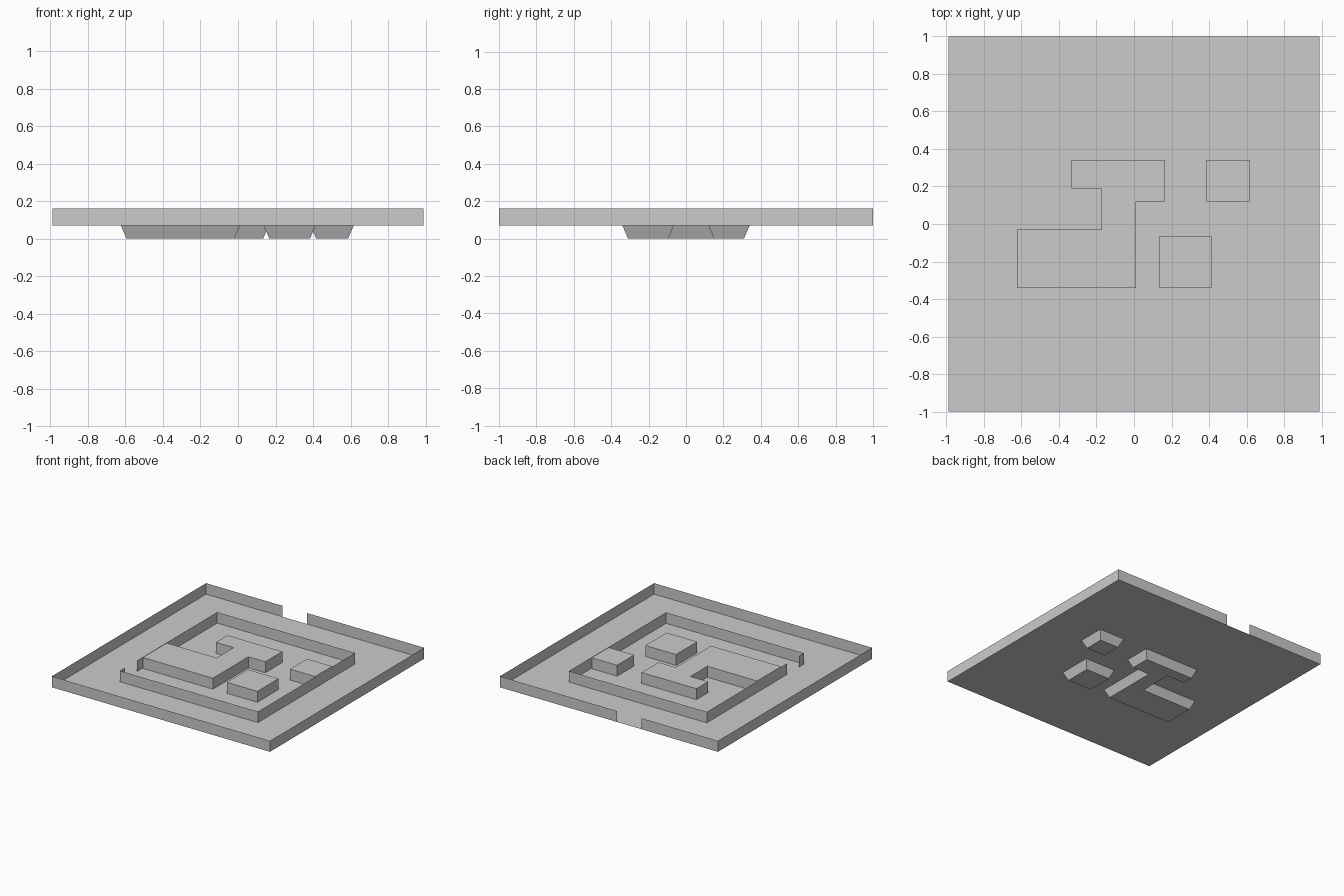
import bpy
from mathutils import Vector

if "Cube" in bpy.data.objects:
    bpy.data.objects.remove(bpy.data.objects["Cube"])

FLOOR, TOP = 0.07, 0.16
INSET = 0.03


def make(name, verts, faces):
    mesh = bpy.data.meshes.new(name)
    mesh.from_pydata(verts, [], faces)
    mesh.update()
    obj = bpy.data.objects.new(name, mesh)
    bpy.context.collection.objects.link(obj)
    return obj


def wall(name, path):
    """Thin upright sheet along an open path."""
    n = len(path)
    verts = [(x, y, z) for z in (FLOOR, TOP) for x, y in path]
    make(name, verts, [(i, i + 1, n + i + 1, n + i) for i in range(n - 1)])


def inset(points, d):
    """Mitred inset of a counter-clockwise outline with right-angle corners."""
    result = []
    for i, p in enumerate(points):
        p = Vector(p)
        a = (p - Vector(points[i - 1])).normalized()
        b = (Vector(points[(i + 1) % len(points)]) - p).normalized()
        result.append(p + d * Vector((-a.y - b.y, a.x + b.x)))
    return result


def block(name, outline):
    """Straight block above the floor with a tapered footing below it."""
    n = len(outline)
    rings = [(inset(outline, INSET), 0), (outline, FLOOR), (outline, TOP)]
    verts = [(p[0], p[1], z) for ring, z in rings for p in ring]
    faces = [tuple(reversed(range(n))), tuple(range(2 * n, 3 * n))]
    for k in (0, n):
        for i in range(n):
            j = (i + 1) % n
            faces.append((k + i, k + j, k + n + j, k + n + i))
    make(name, verts, faces)


def rect(x0, x1, y0, y1):
    return [(x0, y0), (x1, y0), (x1, y1), (x0, y1)]


# Ground sheet
X, Y = 0.99, 1.0
make("floor", [(x, y, FLOOR) for x, y in rect(-X, X, -Y, Y)], [(0, 1, 2, 3)])

# Outer wall, with an entrance in the back side
wall("outer_wall", [(-0.295, Y), (-X, Y), (-X, -Y), (X, -Y), (X, Y), (-0.075, Y)])

# Inner wall, with an entrance in the left side
L, R, W = -0.63, 0.622, 0.63
wall("inner_wall", [(L, -0.565), (L, -W), (R, -W), (R, W), (L, W), (L, -0.41)])

# Stepped building and two small buildings, each with a footing
block("stepped_building", [
    (-0.625, -0.34), (0.01, -0.34), (0.01, 0.12), (0.164, 0.12), (0.164, 0.34),
    (-0.333, 0.34), (-0.333, 0.19), (-0.172, 0.19), (-0.172, -0.03), (-0.625, -0.03)])
block("front_building", rect(0.137, 0.414, -0.34, -0.065))
block("side_building", rect(0.387, 0.617, 0.12, 0.34))
